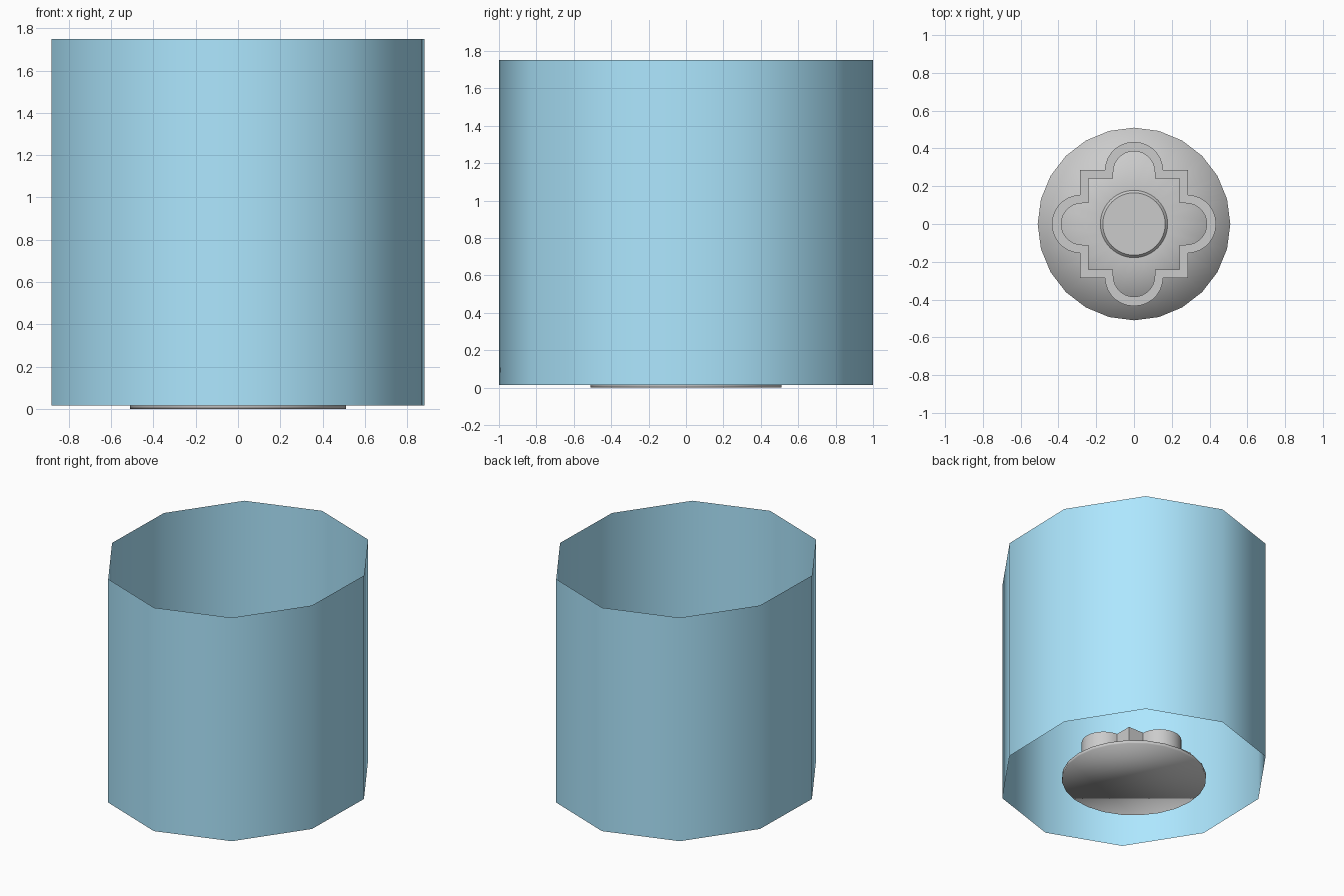
import bpy, bmesh
from math import sin, cos, pi, radians

if "Cube" in bpy.data.objects:
    bpy.data.objects.remove(bpy.data.objects["Cube"])


def finish(name, bm, smooth=True):
    me = bpy.data.meshes.new(name)
    bm.to_mesh(me)
    bm.free()
    for p in me.polygons:
        p.use_smooth = smooth
    ob = bpy.data.objects.new(name, me)
    bpy.context.collection.objects.link(ob)
    return ob


def skin(bm, a, b):
    # quads between two closed loops of equal length
    n = len(a)
    for i in range(n):
        j = (i + 1) % n
        bm.faces.new((a[i], a[j], b[j], b[i]))


def ring(bm, pts, z):
    return [bm.verts.new((x, y, z)) for x, y in pts]


def circle(r, n, start=0.0, sx=1.0):
    return [(sx * r * cos(start + 2 * pi * i / n), r * sin(start + 2 * pi * i / n))
            for i in range(n)]


# Open ten-sided sleeve, a single sheet without caps
bm = bmesh.new()
outline = circle(1.0, 10, radians(88.6), 0.92)
skin(bm, ring(bm, outline, 0.015), ring(bm, outline, 1.75))
sleeve = finish("outer_sleeve", bm)
blue = bpy.data.materials.new("sleeve_blue")
blue.diffuse_color = (0.42, 0.80, 1.0, 1.0)
blue.use_nodes = True
blue.node_tree.nodes["Principled BSDF"].inputs["Base Color"].default_value = blue.diffuse_color
sleeve.data.materials.append(blue)

# Thin round base, smooth over its rim
bm = bmesh.new()
low = ring(bm, circle(0.51, 24), 0.0)
top = ring(bm, circle(0.51, 24), 0.025)
inner = ring(bm, circle(0.18, 24), 0.03)
skin(bm, low, top)
skin(bm, top, inner)
bm.faces.new(list(reversed(low)))
bm.faces.new(inner)
finish("base_disc", bm)

# Small flat plate in the middle of the base
bm = bmesh.new()
low = ring(bm, circle(0.18, 48), 0.028)
top = ring(bm, circle(0.165, 48), 0.045)
skin(bm, low, top)
bm.faces.new(top)
finish("centre_plate", bm, smooth=False)


def quatrefoil(square, centre, radius, steps=14):
    # one lobe and one square corner, turned four times
    quarter = [(square, -radius)]
    for i in range(steps + 1):
        t = -pi / 2 + pi * i / steps
        quarter.append((centre + radius * cos(t), radius * sin(t)))
    quarter += [(square, radius), (square, square)]
    pts = []
    for k in range(4):
        c, s = round(cos(k * pi / 2)), round(sin(k * pi / 2))
        pts += [(c * x - s * y, s * x + c * y) for x, y in quarter]
    return pts


# Upright four-lobed wall standing on the base
bm = bmesh.new()
out_pts = quatrefoil(0.285, 0.28, 0.155)
in_pts = quatrefoil(0.24, 0.275, 0.11)
loops = [ring(bm, out_pts, 0.022), ring(bm, out_pts, 0.195),
         ring(bm, in_pts, 0.195), ring(bm, in_pts, 0.022)]
for a, b in zip(loops, loops[1:] + loops[:1]):
    skin(bm, a, b)
bmesh.ops.remove_doubles(bm, verts=bm.verts, dist=0.0005)
bmesh.ops.recalc_face_normals(bm, faces=bm.faces)
wall = finish("four_lobed_wall", bm)
bpy.context.view_layer.objects.active = wall
wall.select_set(True)
bpy.ops.object.shade_smooth_by_angle(angle=radians(30))
